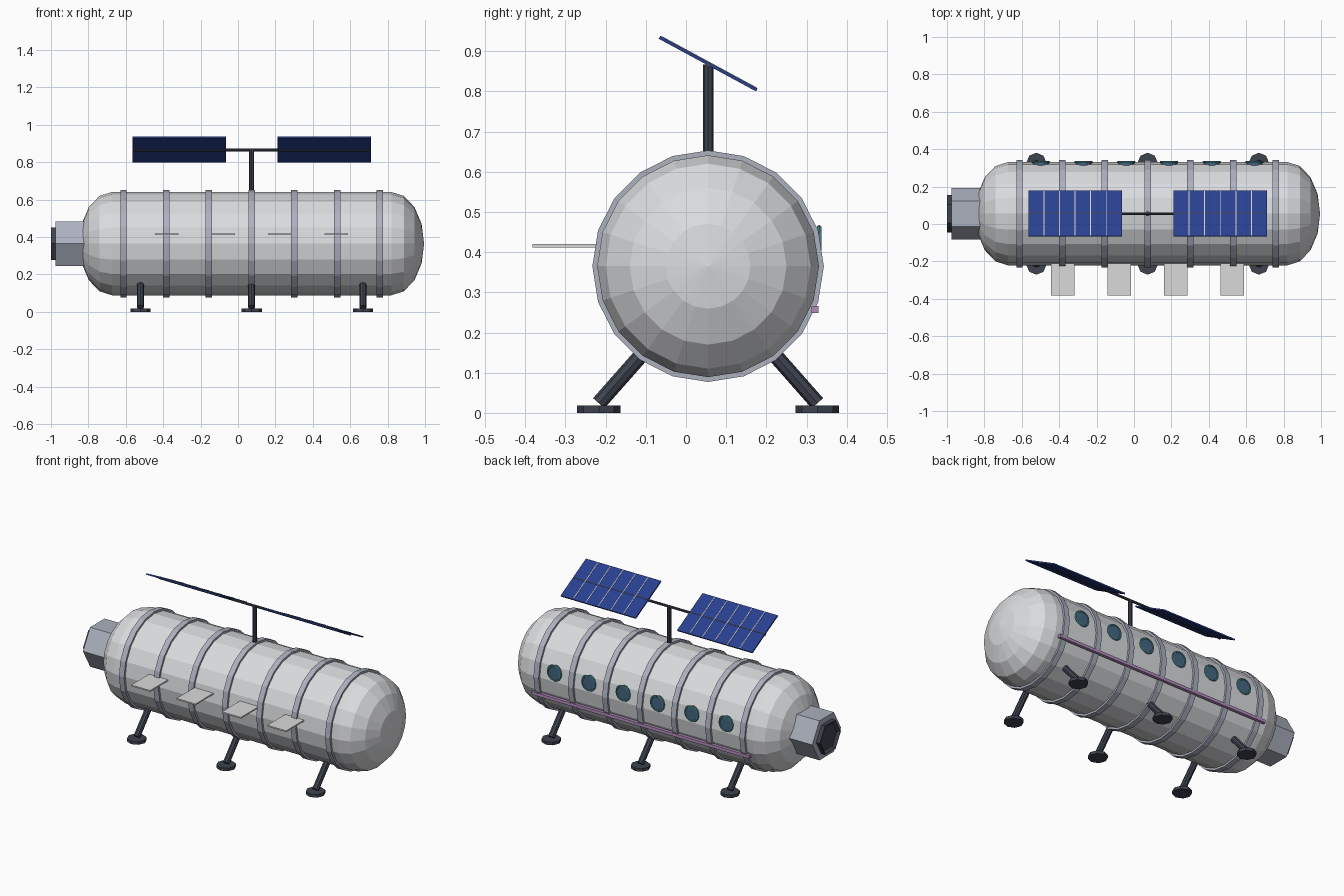
import bpy, bmesh, math
from mathutils import Vector

cube = bpy.data.objects.get("Cube")
if cube:
    bpy.data.objects.remove(cube, do_unlink=True)


def material(name, rgb):
    m = bpy.data.materials.new(name)
    m.use_nodes = True
    m.diffuse_color = (*rgb, 1)
    m.node_tree.nodes["Principled BSDF"].inputs["Base Color"].default_value = (*rgb, 1)
    return m


HULL = material("hull_grey", (0.7, 0.71, 0.73))
SHELF = material("shelf_grey", (0.7, 0.7, 0.7))
TRIM = material("trim_blue_grey", (0.41, 0.44, 0.52))
DARK = material("dark_metal", (0.048, 0.056, 0.08))
CELL = material("solar_blue", (0.022, 0.05, 0.28))
LINE = material("grid_cream", (0.65, 0.65, 0.58))
GLASS = material("window_blue", (0.06, 0.13, 0.23))
TEAL = material("frame_teal", (0.08, 0.27, 0.3))
PIPE = material("pipe_purple", (0.45, 0.27, 0.51))

CX, CY, CZ = 0.073, 0.055, 0.365      # hull centre
R, HALF, DOME = 0.276, 0.747, 0.175   # radius, half straight length, dome depth
SIDES = 20


def finish(obj, name, mat):
    obj.name = name
    obj.data.materials.append(mat)
    return obj


def box(name, loc, size, mat, tilt=0):
    bpy.ops.mesh.primitive_cube_add(size=1, location=loc, rotation=(tilt, 0, 0))
    obj = bpy.context.object
    obj.scale = size
    return finish(obj, name, mat)


def rod(name, a, b, radius, mat, sides=8):
    a, b = Vector(a), Vector(b)
    d = b - a
    bpy.ops.mesh.primitive_cylinder_add(vertices=sides, radius=radius, depth=d.length,
                                        location=(a + b) / 2)
    obj = bpy.context.object
    if abs(d.x) > 0.99 * d.length:
        obj.rotation_euler = (0, math.copysign(math.pi / 2, d.x), 0)
    else:
        obj.rotation_euler = d.to_track_quat('Z', 'Y').to_euler()
    return finish(obj, name, mat)


# Hull: profile with shallow domed ends, spun around the long axis
bm = bmesh.new()
angles = [math.radians(22.5 * i) for i in range(5)]
profile = [(-HALF - DOME * math.cos(a), R * math.sin(a)) for a in angles]
profile += [(-x, r) for x, r in reversed(profile)]
verts = [bm.verts.new((x, 0, r)) for x, r in profile]
edges = [bm.edges.new(pair) for pair in zip(verts, verts[1:])]
bmesh.ops.spin(bm, geom=verts + edges, cent=(0, 0, 0), axis=(1, 0, 0),
               angle=math.tau, steps=SIDES)
bmesh.ops.remove_doubles(bm, verts=bm.verts[:], dist=0.0005)
bmesh.ops.recalc_face_normals(bm, faces=bm.faces[:])
mesh = bpy.data.meshes.new("hull")
bm.to_mesh(mesh)
bm.free()
hull = bpy.data.objects.new("hull", mesh)
hull.location = (CX, CY, CZ)
bpy.context.collection.objects.link(hull)
finish(hull, "hull", HULL)

# Hoops around the hull, with a window on the back between each pair
STEP = 0.2285
for i in range(7):
    x = CX + (i - 3) * STEP
    rod("hull_hoop", (x - 0.017, CY, CZ), (x + 0.017, CY, CZ), 0.288, TRIM, SIDES)
for i in range(6):
    x = CX + (i - 2.5) * STEP
    rod("window_glass", (x, 0.29, 0.418), (x, 0.334, 0.418), 0.042, GLASS, 16)
    bpy.ops.mesh.primitive_torus_add(major_segments=16, minor_segments=6,
                                     major_radius=0.043, minor_radius=0.0065,
                                     location=(x, 0.331, 0.418),
                                     rotation=(math.pi / 2, 0, 0))
    finish(bpy.context.object, "window_frame", TEAL)

# Airlock: hexagonal collar and a recessed hatch
rod("airlock", (-0.975, CY, CZ), (-0.76, CY, CZ), 0.137, TRIM, 6)
hatch = rod("airlock_hatch", (-0.96, CY, CZ), (-1.0, CY, CZ), 0.1, DARK, 6)
bm = bmesh.new()
bm.from_mesh(hatch.data)
outer = [f for f in bm.faces if f.normal.z > 0.9]
bmesh.ops.inset_region(bm, faces=outer, thickness=0.02, depth=0)
bmesh.ops.translate(bm, verts=outer[0].verts[:], vec=(0, 0, -0.015))
bm.to_mesh(hatch.data)
bm.free()

# Legs and feet, mirrored front to back
for x in (CX - 0.595, CX, CX + 0.595):
    for s in (-1, 1):
        rod("leg", (x, CY + s * 0.13, 0.185), (x, CY + s * 0.272, 0.024), 0.019, DARK)
        rod("foot", (x, CY + s * 0.272, 0), (x, CY + s * 0.272, 0.018), 0.054, DARK)

# Pipe along the back and shelves along the front
box("side_pipe", (CX, 0.321, 0.257), (1.45, 0.018, 0.018), PIPE)
for i in range(4):
    box("shelf", (CX + (i - 1.5) * 0.302, -0.29, 0.416), (0.126, 0.185, 0.008), SHELF)

# Mast and crossbar
TOP = 0.869
rod("mast", (CX, CY, 0.62), (CX, CY, TOP - 0.002), 0.013, DARK)
rod("crossbar", (CX - 0.638, CY, TOP - 0.003), (CX + 0.638, CY, TOP - 0.003), 0.0075, DARK)

# Tilted solar panels with raised cell dividers
TILT = math.radians(-28.4)
up = Vector((0, -math.sin(TILT), math.cos(TILT)))
for s in (-1, 1):
    centre = Vector((CX + s * 0.388, CY, TOP))
    box("solar_panel", centre, (0.5, 0.275, 0.008), CELL, TILT)
    for k in range(-2, 3):
        offset = Vector((k * 0.5 / 6, 0, 0))
        box("cell_divider", centre + offset + up * 0.0045, (0.005, 0.268, 0.002), LINE, TILT)
